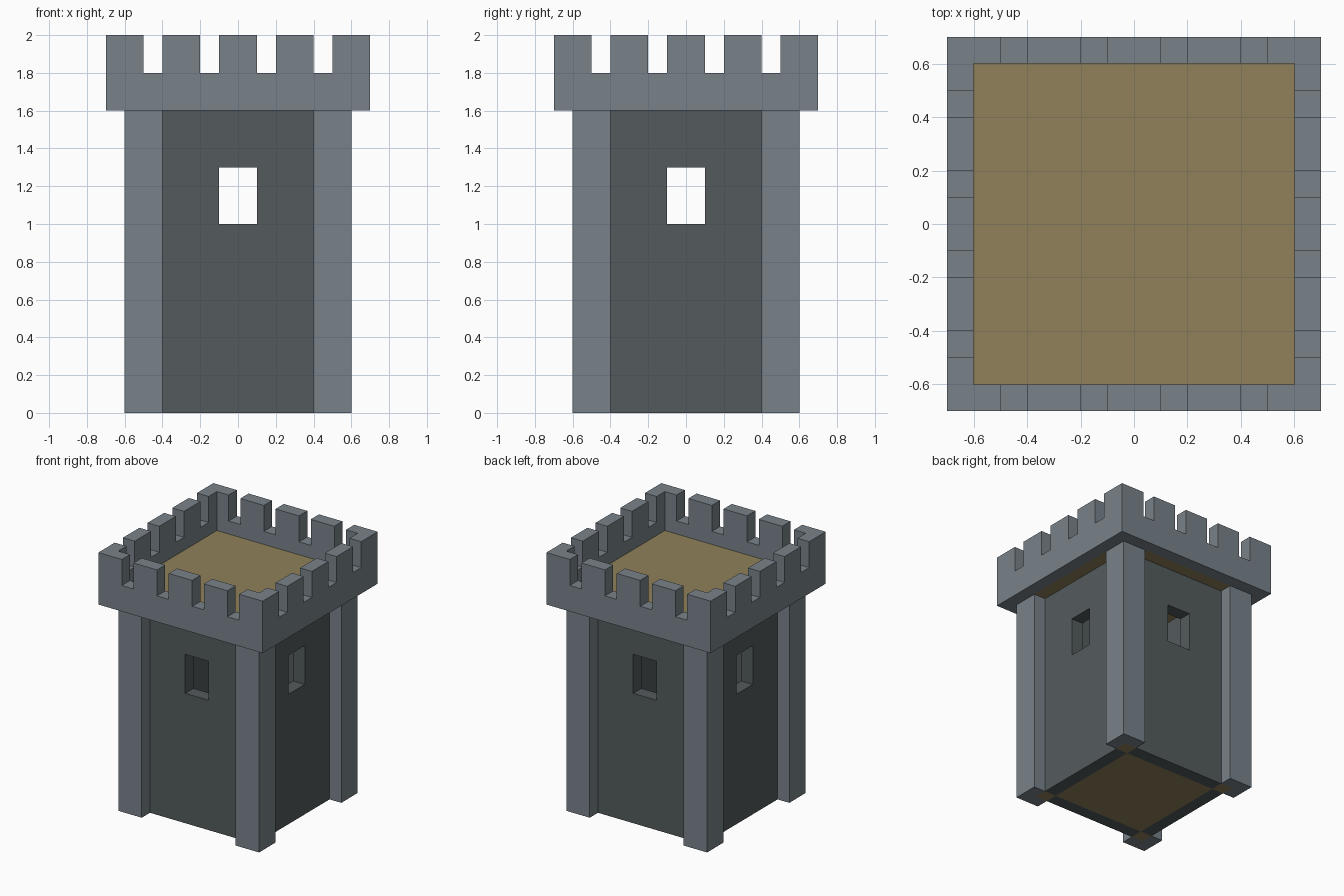
import bpy
import bmesh
from math import pi
from mathutils import Matrix

if "Cube" in bpy.data.objects:
    bpy.data.objects.remove(bpy.data.objects["Cube"], do_unlink=True)


def make_material(name, rgb):
    mat = bpy.data.materials.new(name)
    mat.use_nodes = True
    color = (*rgb, 1.0)
    mat.diffuse_color = color
    bsdf = next(n for n in mat.node_tree.nodes if n.type == 'BSDF_PRINCIPLED')
    bsdf.inputs["Base Color"].default_value = color
    return mat


light_stone = make_material("light stone", (0.19, 0.225, 0.255))
dark_stone = make_material("dark stone", (0.088, 0.105, 0.11))
wood = make_material("wood", (0.28, 0.22, 0.105))


def raise_faces(bm, faces, height):
    """Extrude faces straight up."""
    result = bmesh.ops.extrude_face_region(bm, geom=faces)
    verts = [g for g in result["geom"] if isinstance(g, bmesh.types.BMVert)]
    bmesh.ops.translate(bm, verts=verts, vec=(0, 0, height))
    return [g for g in result["geom"] if isinstance(g, bmesh.types.BMFace)]


def grid_solid(name, mat, xs, ys, keep, bottom, height,
               raised=None, raised_height=0.0, matrix=None):
    """Solid made of the plan cells chosen by keep; cells chosen by raised go higher."""
    bm = bmesh.new()
    grid = [[bm.verts.new((x, y, bottom)) for y in ys] for x in xs]
    faces = []
    for i in range(len(xs) - 1):
        for j in range(len(ys) - 1):
            if keep((xs[i] + xs[i + 1]) / 2, (ys[j] + ys[j + 1]) / 2):
                faces.append(bm.faces.new((grid[i][j], grid[i + 1][j],
                                           grid[i + 1][j + 1], grid[i][j + 1])))
    bmesh.ops.delete(bm, geom=[v for v in bm.verts if not v.link_faces], context='VERTS')
    top = raise_faces(bm, faces, height)
    if raised:
        chosen = [f for f in top if raised(*f.calc_center_median().xy)]
        raise_faces(bm, chosen, raised_height)
    bmesh.ops.recalc_face_normals(bm, faces=bm.faces[:])
    mesh = bpy.data.meshes.new(name)
    bm.to_mesh(mesh)
    bm.free()
    if matrix:
        mesh.transform(matrix)
    mesh.materials.append(mat)
    obj = bpy.data.objects.new(name, mesh)
    bpy.context.scene.collection.objects.link(obj)
    return obj


def mirrored(values):
    return [-v for v in reversed(values)] + list(values)


def outer(x, y):
    return max(abs(x), abs(y))


def inner(x, y):
    return min(abs(x), abs(y))


def everywhere(x, y):
    return True


# Four L-shaped corner pillars
for sx, side in ((1, "left"), (-1, "right")):
    for sy, end in ((1, "back"), (-1, "front")):
        steps = (0.4, 0.5, 0.6)
        grid_solid(f"pillar_{end}_{side}", light_stone,
                   sorted(sx * s for s in steps), sorted(sy * s for s in steps),
                   lambda x, y: outer(x, y) > 0.5, 0.0, 1.6)

# Four recessed walls, each with a window opening
for turn, side in enumerate(("front", "left", "back", "right")):
    grid_solid(f"wall_{side}", dark_stone, mirrored((0.1, 0.4)), (0, 1.0, 1.3, 1.6),
               lambda x, z: not (abs(x) < 0.1 and 1.0 < z < 1.3), 0.4, 0.1,
               matrix=Matrix.Rotation(turn * pi / 2, 4, 'Z') @ Matrix.Rotation(pi / 2, 4, 'X'))

# Ground floor, reaching into the pillar corners
grid_solid("ground_floor", wood, mirrored((0.4, 0.5)), mirrored((0.4, 0.5)),
           lambda x, y: outer(x, y) < 0.4 or inner(x, y) > 0.4, 0.0, 0.1)

# Roof deck
grid_solid("roof_deck", wood, (-0.6, 0.6), (-0.6, 0.6), everywhere, 1.6, 0.1)

# Parapet ring with raised battlements
steps = mirrored((0.1, 0.2, 0.4, 0.5, 0.6, 0.7))


def is_merlon(x, y):
    along = inner(x, y)
    return not (0.1 < along < 0.2 or 0.4 < along < 0.5)


grid_solid("battlement_parapet", light_stone, steps, steps,
           lambda x, y: outer(x, y) > 0.6, 1.6, 0.2, is_merlon, 0.2)
